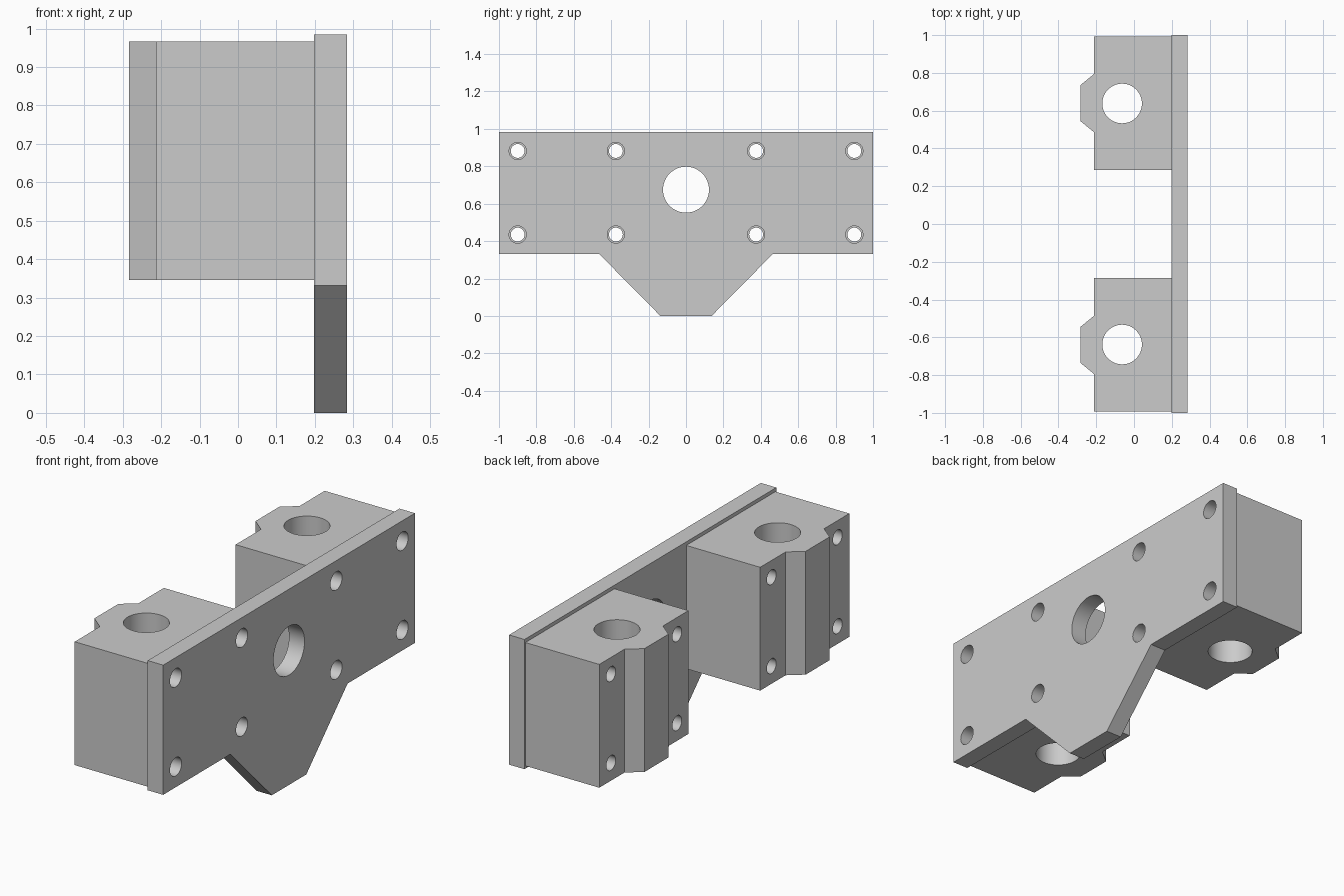
import bpy, bmesh, math
from mathutils import Matrix, Vector

if "Cube" in bpy.data.objects:
    bpy.data.objects.remove(bpy.data.objects["Cube"], do_unlink=True)

grey = bpy.data.materials.new("machined grey")
grey.use_nodes = True
GREY = (0.6, 0.6, 0.6, 1)
grey.diffuse_color = GREY
grey.node_tree.nodes["Principled BSDF"].inputs["Base Color"].default_value = GREY


def add_object(name, bm):
    bmesh.ops.recalc_face_normals(bm, faces=bm.faces)
    mesh = bpy.data.meshes.new(name)
    bm.to_mesh(mesh)
    bm.free()
    mesh.materials.append(grey)
    obj = bpy.data.objects.new(name, mesh)
    bpy.context.collection.objects.link(obj)
    return obj


def extrude_profile(name, points, direction):
    bm = bmesh.new()
    face = bm.faces.new([bm.verts.new(p) for p in points])
    geom = bmesh.ops.extrude_face_region(bm, geom=[face])["geom"]
    moved = [v for v in geom if isinstance(v, bmesh.types.BMVert)]
    bmesh.ops.translate(bm, verts=moved, vec=direction)
    return add_object(name, bm)


def drill(obj, holes):
    """Cut holes given as (centre, radius, axis)."""
    bm = bmesh.new()
    for centre, radius, axis in holes:
        turn = Matrix.Rotation(math.pi / 2, 4, "Y") if axis == "x" else Matrix()
        bmesh.ops.create_cone(bm, cap_ends=True, segments=48, radius1=radius,
                              radius2=radius, depth=3,
                              matrix=Matrix.Translation(centre) @ turn)
    cutter = add_object("hole_cutter", bm)
    cutter.hide_render = True
    mod = obj.modifiers.new("holes", "BOOLEAN")
    mod.operation, mod.solver, mod.object = "DIFFERENCE", "EXACT", cutter
    bpy.ops.object.select_all(action="DESELECT")
    bpy.context.view_layer.objects.active = obj
    obj.select_set(True)
    bpy.ops.object.modifier_apply(modifier=mod.name)
    bpy.data.objects.remove(cutter, do_unlink=True)
    bpy.ops.object.shade_smooth_by_angle(angle=math.radians(30))


BACK, JOINT, FRONT = -0.213, 0.198, 0.284
BOLT_Z = (0.435, 0.882)
BOLT_Y = (0.375, 0.9)

# Mounting plate with tapered foot
half = [(0.137, 0), (0.465, 0.332), (1, 0.332), (1, 0.984)]
outline = half + [(-y, z) for y, z in reversed(half)]
plate = extrude_profile("mounting_plate", [(JOINT, y, z) for y, z in outline],
                        Vector((FRONT - JOINT, 0, 0)))
bolts = [((0, s * y, z), 0.046, "x") for s in (-1, 1) for y in BOLT_Y for z in BOLT_Z]
drill(plate, bolts + [((0, 0, 0.675), 0.123, "x")])

# Two bearing blocks, each with a ridge on its back and a vertical bore
block = [(JOINT, 0.285), (JOINT, 0.993), (BACK, 0.993), (BACK, 0.793),
         (-0.284, 0.735), (-0.284, 0.545), (BACK, 0.487), (BACK, 0.285)]
for name, s in (("rear_block", 1), ("front_block", -1)):
    obj = extrude_profile(name, [(x, s * y, 0.346) for x, y in block],
                          Vector((0, 0, 0.62)))
    holes = [((0, s * y, z), 0.037, "x") for y in BOLT_Y for z in BOLT_Z]
    drill(obj, holes + [((-0.063, s * 0.638, 0.5), 0.105, "z")])
